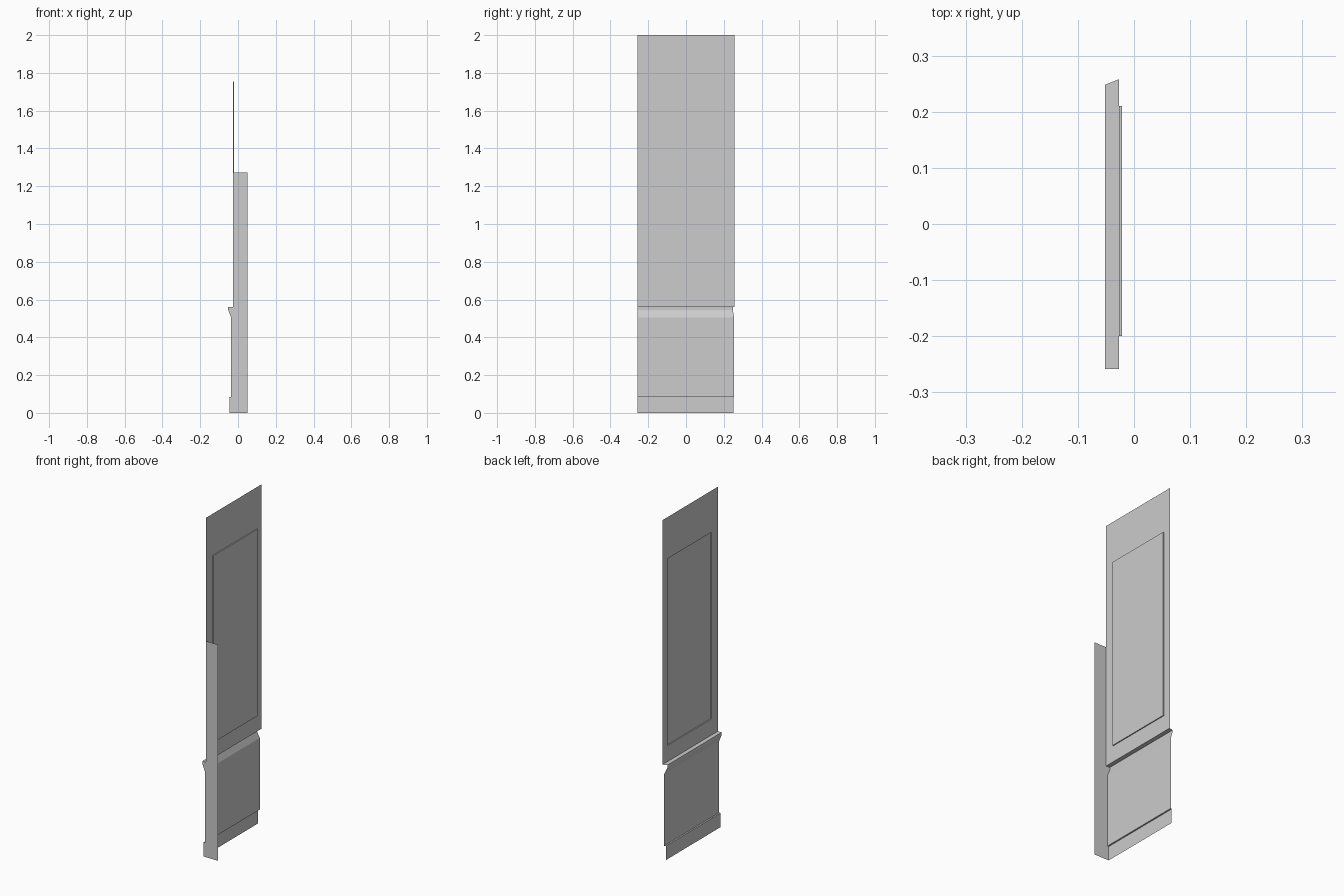
import bpy
import bmesh

cube = bpy.data.objects.get("Cube")
if cube:
    bpy.data.objects.remove(cube, do_unlink=True)

HALF = 0.258       # half length of the wall section
WALL_X = -0.027    # plane of the upper wall
PANEL_X = -0.021   # plane of the recessed panel
RAIL_Z = 0.56
TOP_Z = 2.0

grey = bpy.data.materials.new("light_grey")
grey.use_nodes = True
colour = (0.604, 0.604, 0.604, 1)
grey.diffuse_color = colour
grey.node_tree.nodes["Principled BSDF"].inputs["Base Color"].default_value = colour


def finish(name, bm):
    mesh = bpy.data.meshes.new(name)
    bm.to_mesh(mesh)
    bm.free()
    mesh.materials.append(grey)
    obj = bpy.data.objects.new(name, mesh)
    bpy.context.collection.objects.link(obj)
    return obj


def bridge(bm, first, second, closed=False):
    """Join two rows of vertices with quads."""
    count = len(first)
    for i in range(count if closed else count - 1):
        j = (i + 1) % count
        bm.faces.new((first[i], first[j], second[j], second[i]))


def rectangle(bm, x, y0, y1, z0, z1):
    corners = ((y0, z0), (y0, z1), (y1, z1), (y1, z0))
    return [bm.verts.new((x, y, z)) for y, z in corners]


# Upper wall with a rectangular recessed panel
bm = bmesh.new()
outer = rectangle(bm, WALL_X, -HALF, HALF, RAIL_Z, TOP_Z)
rim = rectangle(bm, WALL_X, -0.2, 0.21, 0.655, 1.755)
inner = rectangle(bm, PANEL_X, -0.2, 0.21, 0.655, 1.755)
bridge(bm, outer, rim, closed=True)
bridge(bm, rim, inner, closed=True)
bm.faces.new(inner)
bmesh.ops.recalc_face_normals(bm, faces=bm.faces)
if sum(f.normal.x * f.calc_area() for f in bm.faces) > 0:
    bmesh.ops.reverse_faces(bm, faces=bm.faces)
finish("upper_wall", bm)

# Rail, lower panel and skirting share one profile (x, z), mitred at the far end
profile = [(WALL_X, RAIL_Z), (-0.052, RAIL_Z), (-0.052, 0.545), (-0.036, 0.505),
           (-0.036, 0.083), (-0.045, 0.083), (-0.045, 0)]
bm = bmesh.new()
near = [bm.verts.new((x, -HALF, z)) for x, z in profile]
far = [bm.verts.new((x, HALF - 0.4 * (WALL_X - x), z)) for x, z in profile]
bridge(bm, far, near)
bm.normal_update()
if sum(f.normal.x * f.calc_area() for f in bm.faces) > 0:
    bmesh.ops.reverse_faces(bm, faces=bm.faces)
finish("lower_wall_mouldings", bm)

# Flat end panel closing the near end
outline = profile + [(0.05, 0), (0.05, 1.273), (WALL_X, 1.273)]
bm = bmesh.new()
face = bm.faces.new([bm.verts.new((x, -HALF, z)) for x, z in outline])
bm.normal_update()
if face.normal.y > 0:
    face.normal_flip()
finish("end_panel", bm)
